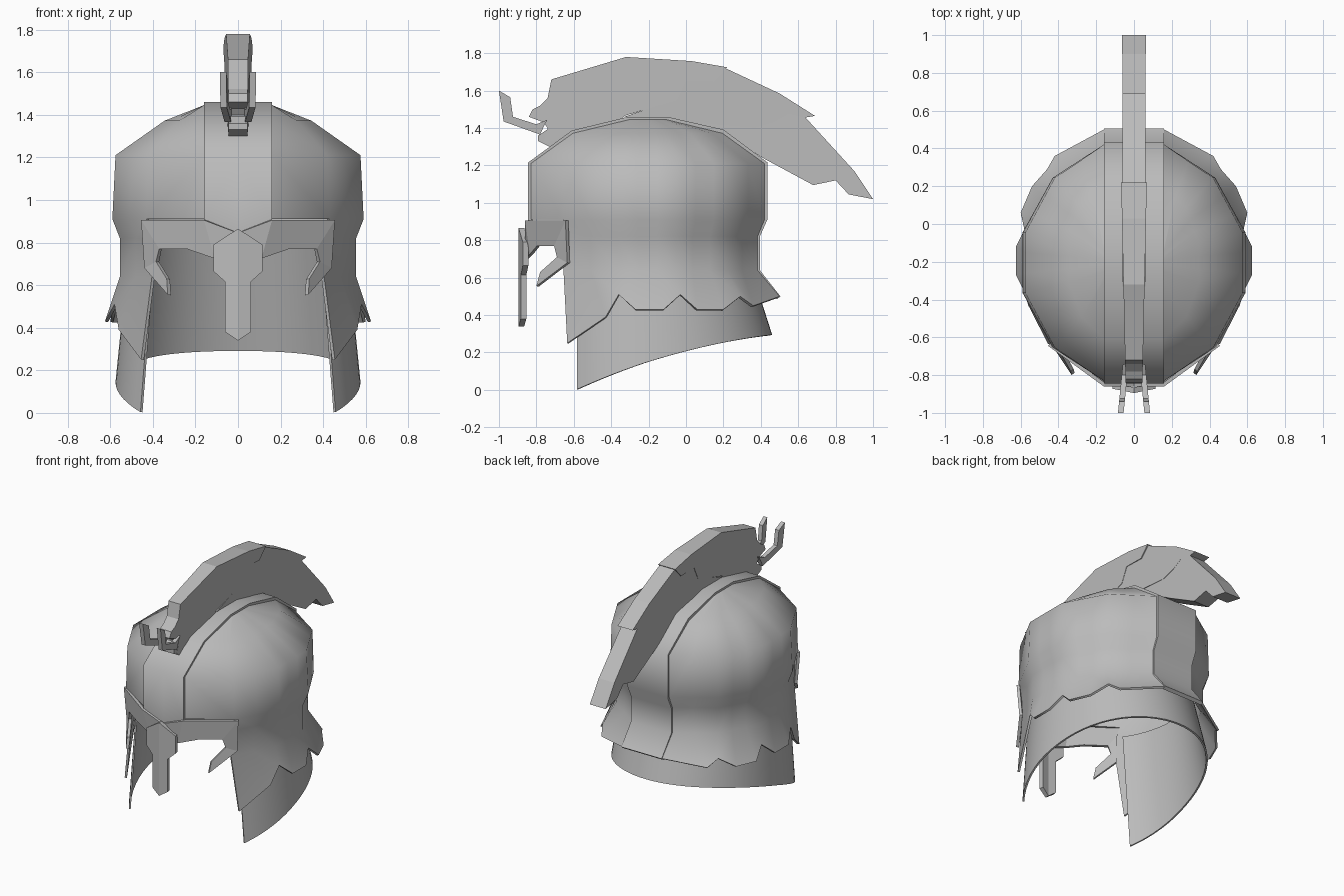
import bpy, math

if "Cube" in bpy.data.objects:
    bpy.data.objects.remove(bpy.data.objects["Cube"], do_unlink=True)

grey = bpy.data.materials.new("plain_grey")
grey.use_nodes = True
grey.diffuse_color = (0.5, 0.5, 0.5, 1)
grey.node_tree.nodes["Principled BSDF"].inputs["Base Color"].default_value = (0.5, 0.5, 0.5, 1)
MID = -0.205  # middle of the bowl along y


def add(name, verts, faces, mirror=False, thick=0, smooth=0):
    me = bpy.data.meshes.new(name)
    me.from_pydata(verts, [], [f[::-1] for f in faces])
    me.materials.append(grey)
    ob = bpy.data.objects.new(name, me)
    bpy.context.collection.objects.link(ob)
    if mirror:
        ob.modifiers.new("mirror", "MIRROR").use_clip = True
    if thick:
        ob.modifiers.new("thickness", "SOLIDIFY").thickness = thick
    bpy.ops.object.select_all(action="DESELECT")
    bpy.context.view_layer.objects.active = ob
    ob.select_set(True)
    bpy.ops.object.convert(target="MESH")
    if smooth:
        bpy.ops.object.shade_smooth_by_angle(angle=math.radians(smooth))
    return ob


def sheet(name, rows, thick, smooth):
    """Skin a list of point rows; short rows leave the end open."""
    verts, index = [], []
    for row in rows:
        index.append(range(len(verts), len(verts) + len(row)))
        verts += row
    faces = [(a[j], b[j], b[j + 1], a[j + 1])
             for a, b in zip(index, index[1:])
             for j in range(min(len(a), len(b)) - 1)]
    return add(name, verts, faces, True, thick, smooth)


def slab(name, outline, inner, outer, mirror=False):
    """Side outline (y, z) given width between two x functions of y."""
    n = len(outline)
    verts = [(f(y), y, z) for f in (inner, outer) for y, z in outline]
    faces = [tuple(range(n)), tuple(range(2 * n - 1, n - 1, -1))]
    faces += [((i + 1) % n, i, n + i, n + (i + 1) % n) for i in range(n)]
    return add(name, verts, faces, mirror)


# Bowl: twelve-sided shell with a jagged, flared hem and an open face
corners = [(.16, .625), (.43, .45), (.59, .16), (.59, -.16), (.43, -.45), (.16, -.625)]
hem = [(.16, .5, .5), (.42, .36, .45), (.46, .29, .5), (.54, .2, .43),
       (.6, .06, .43), (.58, -.03, .51), (.625, -.12, .43), (.625, -.27, .43),
       (.58, -.36, .51), (.56, -.43, .39), (.455, -.635, .25)]
ring = []
for k, steps in enumerate((2, 3, 3, 2, 1)):
    (x0, y0), (x1, y1) = corners[k], corners[k + 1]
    ring += [(x0 + (x1 - x0) * s / steps, y0 + (y1 - y0) * s / steps) for s in range(steps)]
ring.append(corners[-1])


def waist(z):
    return [(max(.16, x * .94), MID + y * (.94 if y > 0 else 1), z) for x, y in ring[:-1]]


bowl = [[(.16, MID + y * .16, 1.445) for x, y in ring],
        [(.16 + (x - .16) * .43, MID + y * .64, 1.372) for x, y in ring],
        [(max(.16, x * .975), MID + y, 1.21) for x, y in ring],
        [(x, MID + y, .91) for x, y in ring],
        waist(.82), waist(.64), hem]
sheet("bowl", bowl, .015, 75)

# Raised band running from the brow over the top to the nape
band = [(-.845, .905), (-.845, 1.215), (-.61, 1.387), (-.31, 1.46), (-.1, 1.46), (.2, 1.392),
        (.435, 1.217), (.435, .91), (.395, .82), (.395, .64), (.505, .5)]
rows = [[(0, y, z), (.16, y, z)] for y, z in band]
rows[0][0] = (0, -.845, .84)
sheet("centre_band", rows, .025, 65)

# Neck guard: smooth curved collar with a sloping lower edge
upper, lower = [], []
for k in range(25):
    a = math.radians(90 - k * 129 / 24)
    c, s = math.cos(a), math.sin(a)
    y = MID + s * (.66 if s > 0 else .6)
    foot = .21 + .26 * y - .162 * y * y
    for z, row in ((.8, upper), (foot, lower)):
        rx = .59 - .1 * z
        ry = rx + .17 - .22 * z if s > 0 else .6
        row.append((c * rx, MID + s * ry, z))
sheet("neck_guard", [upper, lower], .012, 40)

# Brow plate with hooked points beside the eyes
brow = [(0, -.86, .845), (.16, -.86, .905), (.455, -.645, .905), (0, -.86, .7),
        (.11, -.835, .725), (.24, -.797, .77), (.37, -.705, .77), (.385, -.69, .71),
        (.335, -.78, .63), (.33, -.8, .555), (.44, -.635, .68)]
add("brow_plate", brow, [(0, 1, 4, 3), (1, 2, 6, 5, 4), (2, 10, 7, 6), (10, 9, 8, 7)],
    True, .02)

# Nose guard
nose = [(0, .865), (.115, .79), (.115, .665), (.06, .615), (.06, .38), (0, .34)]
add("nose_guard", [(x, -.895 + .2 * x, z) for x, z in nose],
    [(0, 1, 2, 3, 4, 5)], True, .03)

# Crest: three overlapping plume pieces
plumes = {
    "crest_front": ([(-.76, 1.32), (-.74, 1.4), (-.76, 1.43), (-.84, 1.46), (-.82, 1.5),
                     (-.78, 1.52), (-.74, 1.56), (-.72, 1.66), (-.32, 1.78), (.03, 1.758),
                     (.22, 1.725), (.15, 1.65), (0, 1.655), (-.05, 1.55), (-.33, 1.465),
                     (-.36, 1.42), (-.62, 1.36)],
                    lambda y: .063 + .022 * y),
    "crest_middle": ([(-.33, 1.46), (-.1, 1.54), (-.02, 1.68), (.2, 1.725), (.5, 1.585),
                      (.69, 1.465), (.63, 1.455), (.55, 1.475), (.47, 1.43), (.37, 1.4),
                      (.08, 1.425), (-.1, 1.42)],
                     lambda y: .06),
    "crest_back": ([(.05, 1.41), (.08, 1.46), (.4, 1.45), (.55, 1.5), (.64, 1.455),
                    (.9, 1.17), (1, 1.02), (.87, 1.045), (.8, 1.12), (.68, 1.095),
                    (.42, 1.235), (.2, 1.37)],
                   lambda y: .055 + .008 * max(0, y)),
}
for name, (outline, half) in plumes.items():
    slab(name, outline, lambda y: -half(y), half)

# Crest foot and the pair of upturned prongs at its front
slab("crest_foot", [(-.79, 1.33), (-.79, 1.36), (-.7, 1.42), (-.66, 1.34), (-.73, 1.3)],
     lambda y: -.045, lambda y: .045)
prong = [(-1, 1.6), (-.94, 1.565), (-.925, 1.46), (-.8, 1.42), (-.74, 1.445),
         (-.76, 1.41), (-.78, 1.365), (-.975, 1.435)]
slab("crest_prongs", prong, lambda y: .035 - .1 * (y + .8), lambda y: .065 - .1 * (y + .8), True)
